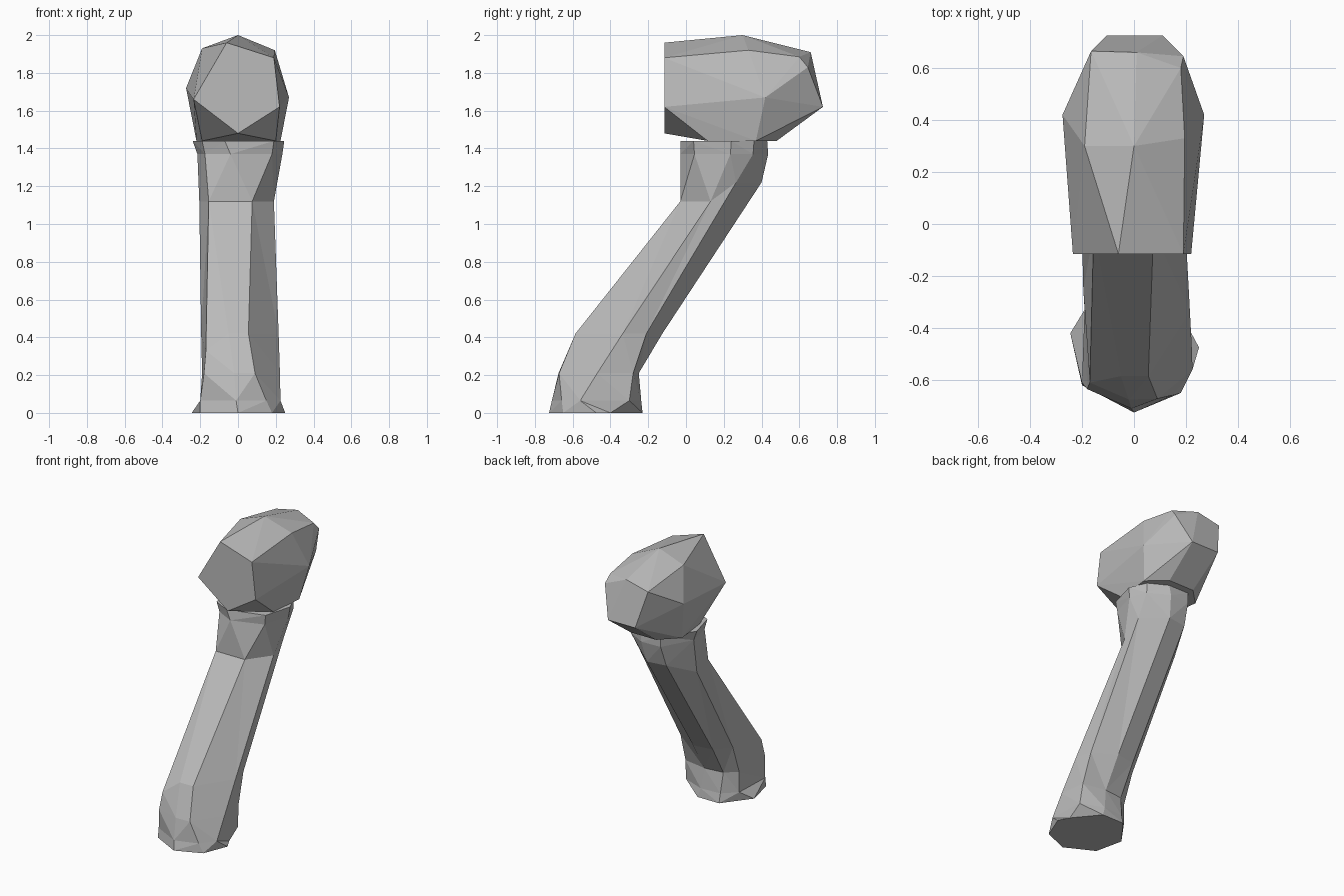
import bpy
import bmesh

cube = bpy.data.objects.get("Cube")
if cube:
    bpy.data.objects.remove(cube, do_unlink=True)

stone = bpy.data.materials.new("stone_grey")
stone.use_nodes = True
GREY = (0.5, 0.5, 0.5, 1)
stone.diffuse_color = GREY
stone.node_tree.nodes["Principled BSDF"].inputs["Base Color"].default_value = GREY


def finish(bm, name):
    bmesh.ops.recalc_face_normals(bm, faces=bm.faces)
    mesh = bpy.data.meshes.new(name)
    bm.to_mesh(mesh)
    bm.free()
    mesh.materials.append(stone)
    obj = bpy.data.objects.new(name, mesh)
    bpy.context.collection.objects.link(obj)
    return obj


def loft(name, rings):
    """Skin a stack of (height, outline) sections; a corner may add its own lift."""
    bm = bmesh.new()
    loops = [[bm.verts.new((x, y, z + sum(lift))) for x, y, *lift in outline]
             for z, outline in rings]
    for low, high in zip(loops, loops[1:]):
        for i in range(len(low)):
            j = (i + 1) % len(low)
            bm.faces.new((low[i], low[j], high[j], high[i]))
    bm.faces.new(loops[0])
    bm.faces.new(loops[-1])
    bmesh.ops.triangulate(bm, faces=[f for f in bm.faces if len(f.verts) == 4])
    return finish(bm, name)


def hull(name, points):
    """Faceted boulder wrapped around its corner points."""
    bm = bmesh.new()
    for p in points:
        bm.verts.new(p)
    bmesh.ops.convex_hull(bm, input=bm.verts)
    loose = [v for v in bm.verts if not v.link_faces]
    bmesh.ops.delete(bm, geom=loose, context='VERTS')
    bmesh.ops.dissolve_limit(bm, angle_limit=0.03, verts=bm.verts, edges=bm.edges)
    return finish(bm, name)


# Leaning shaft: each outline runs front, right flank, back, left flank
loft("leaning_shaft", [
    (0.00, [(-.20, -.62), (0, -.725), (.18, -.65), (.25, -.475),
            (.21, -.40), (.07, -.23), (-.10, -.23), (-.245, -.42)]),
    (0.065, [(-.20, -.61), (-.01, -.71), (.15, -.658), (.225, -.56),
             (.21, -.30), (.05, -.237), (-.10, -.245), (-.19, -.33)]),
    (0.21, [(-.18, -.635), (-.02, -.675), (.09, -.672), (.222, -.47),
            (.20, -.28), (.03, -.25), (-.11, -.265), (-.19, -.33)]),
    (0.42, [(-.17, -.61, -.09), (-.05, -.585), (.055, -.585), (.215, -.335),
            (.19, -.21), (.03, -.125), (-.11, -.145), (-.195, -.25)]),
    (1.12, [(-.155, -.03), (-.04, -.03), (.075, -.03), (.19, .13),
            (.185, .265, .1), (.03, .40, .1), (-.11, .38, .1), (-.205, .17)]),
    (1.37, [(-.175, .04), (-.04, -.03), (.18, .045), (.235, .235),
            (.19, .355), (.05, .435), (-.10, .43), (-.215, .22)]),
    (1.44, [(-.19, .03), (-.07, -.03), (.19, .04), (.245, .24),
            (.19, .36), (.06, .43), (-.10, .43), (-.24, .22)]),
])

# Boulder head: flat front, ridged crown, blunt back and level underside
front = [(x, -.115, z) for x, z in
         [(-.06, 1.96), (.19, 1.88), (.22, 1.62), (0, 1.48), (-.235, 1.66)]]
crown = [(0, .30, 2.0), (-.19, .30, 1.93), (.195, .33, 1.92), (.18, .60, 1.885)]
sides = [(.27, .42, 1.67), (-.275, .42, 1.72)]
back = [(.01, .66, 1.91), (-.165, .665, 1.87), (.19, .645, 1.83),
        (.11, .725, 1.62), (-.105, .725, 1.62)]
underside = [(x, y, 1.44) for x, y in
             [(.20, .115), (-.19, .115), (.225, .37), (-.22, .36),
              (.10, .48), (-.10, .48)]]
hull("boulder_head", front + crown + sides + back + underside)
